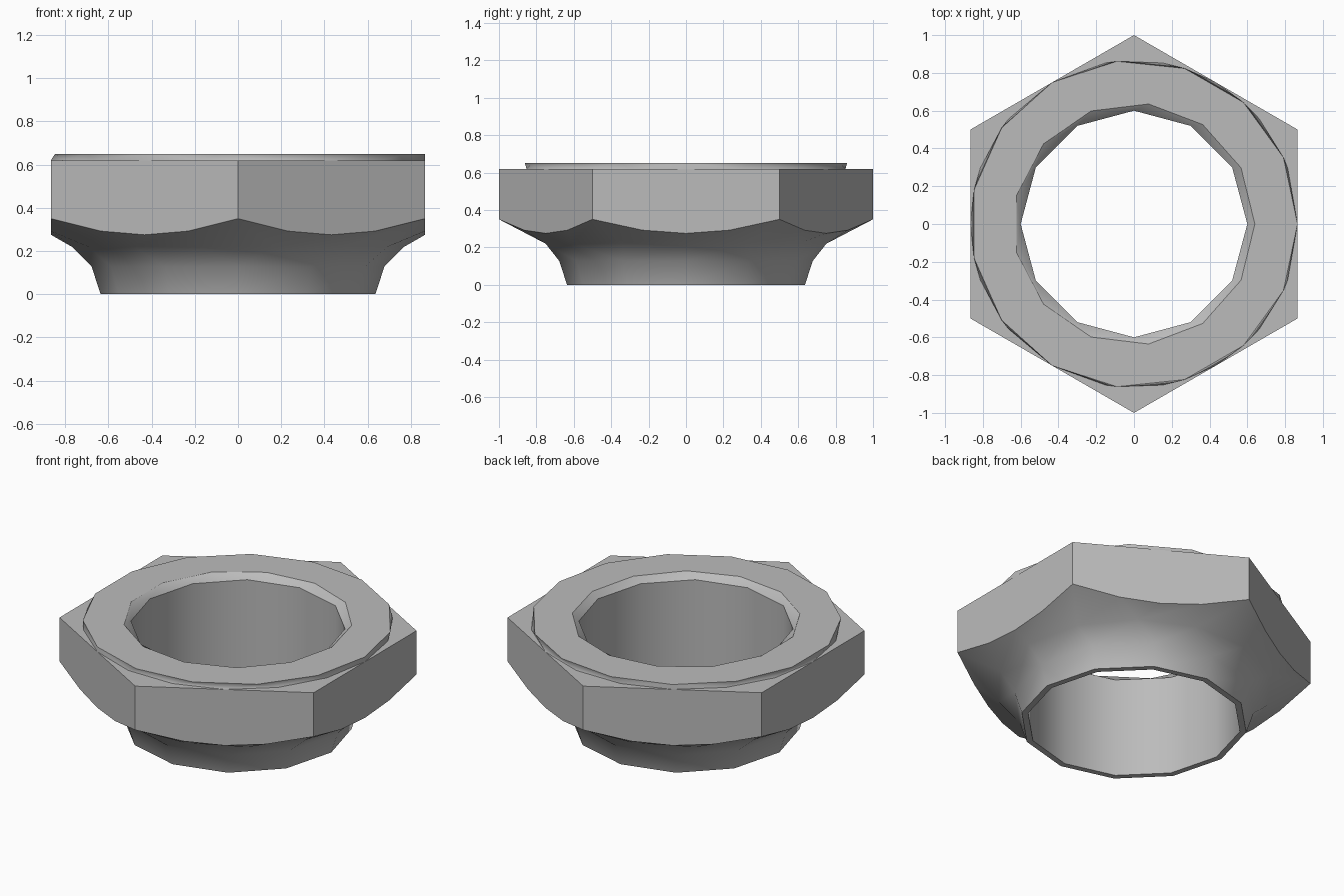
import bpy
import bmesh
from math import cos, sin, pi, radians

cube = bpy.data.objects.get("Cube")
if cube:
    bpy.data.objects.remove(cube, do_unlink=True)

steel = bpy.data.materials.new("grey_metal")
steel.use_nodes = True
GREY = (0.5, 0.5, 0.5, 1)
steel.diffuse_color = GREY
steel.node_tree.nodes["Principled BSDF"].inputs["Base Color"].default_value = GREY

APOTHEM = 0.866
HEX_TOP = 0.62
bm = bmesh.new()
zone_of = {}


def ring(count, radius, z):
    """Circle of vertices starting on the +x axis."""
    return [bm.verts.new((radius * cos(2 * pi * k / count),
                          radius * sin(2 * pi * k / count), z))
            for k in range(count)]


def add_face(verts, zone, smooth=True):
    face = bm.faces.new(verts)
    face.smooth = smooth
    zone_of[face] = zone


def join(a, b, zone, smooth=True):
    """Skin two rings that may have different numbers of sides."""
    n, m = len(a), len(b)
    i = j = 0
    while i < n or j < m:
        next_a, next_b = (i + 1) * m, (j + 1) * n
        corners = [a[i % n]]
        step_a, step_b = next_a <= next_b, next_b <= next_a
        if step_a:
            corners.append(a[(i + 1) % n])
        if step_b:
            corners.append(b[(j + 1) % m])
        corners.append(b[j % m])
        add_face(corners, zone, smooth)
        i += step_a
        j += step_b


# Hexagon: chamfered lower rim, one point every 15 degrees
rim = []
for k in range(24):
    off_middle = radians((15 * k + 30) % 60 - 30)
    r = APOTHEM / cos(off_middle)
    a = radians(15 * k)
    rim.append(bm.verts.new((r * cos(a), r * sin(a), 0.275 + 0.56 * (r - APOTHEM))))

# Hexagon: top corners and the round washer face base touching each side
corners = ring(6, 1, HEX_TOP)
for k, v in enumerate(corners):
    a = radians(60 * k + 30)
    v.co.x, v.co.y = cos(a), sin(a)
washer_base = ring(18, APOTHEM, HEX_TOP)
for k in range(6):
    touch = washer_base[3 * k]
    following = washer_base[(3 * k + 3) % 18]
    add_face([touch, corners[k], following,
              washer_base[3 * k + 2], washer_base[3 * k + 1]], "hex_top", False)
    lower = [rim[(4 * k + s) % 24] for s in range(-2, 3)]
    add_face(lower + [corners[k], touch, corners[k - 1]], "side%d" % k, False)

# Raised washer face and bore
washer_top = ring(15, APOTHEM, 0.65)
mouth = ring(13, 0.64, 0.65)
bore_top = ring(12, 0.6, 0.615)
bore_bottom = ring(12, 0.6, 0)
join(washer_base, washer_top, "washer_edge")
join(washer_top, mouth, "washer_face", False)
join(mouth, bore_top, "bore_chamfer")
join(bore_top, bore_bottom, "bore")

# Flared collar under the hexagon
foot = ring(12, 0.636, 0)
neck = ring(12, 0.678, 0.128)
flare = ring(14, 0.77, 0.22)
join(bore_bottom, foot, "foot", False)
join(foot, neck, "collar")
join(neck, flare, "collar")
join(flare, rim, "collar")

# Keep edges crisp wherever two zones meet
bmesh.ops.recalc_face_normals(bm, faces=bm.faces)
for edge in bm.edges:
    edge.smooth = len({zone_of[f] for f in edge.link_faces}) == 1

mesh = bpy.data.meshes.new("hex_nut")
bm.to_mesh(mesh)
bm.free()
mesh.materials.append(steel)
nut = bpy.data.objects.new("hex_nut", mesh)
bpy.context.collection.objects.link(nut)
